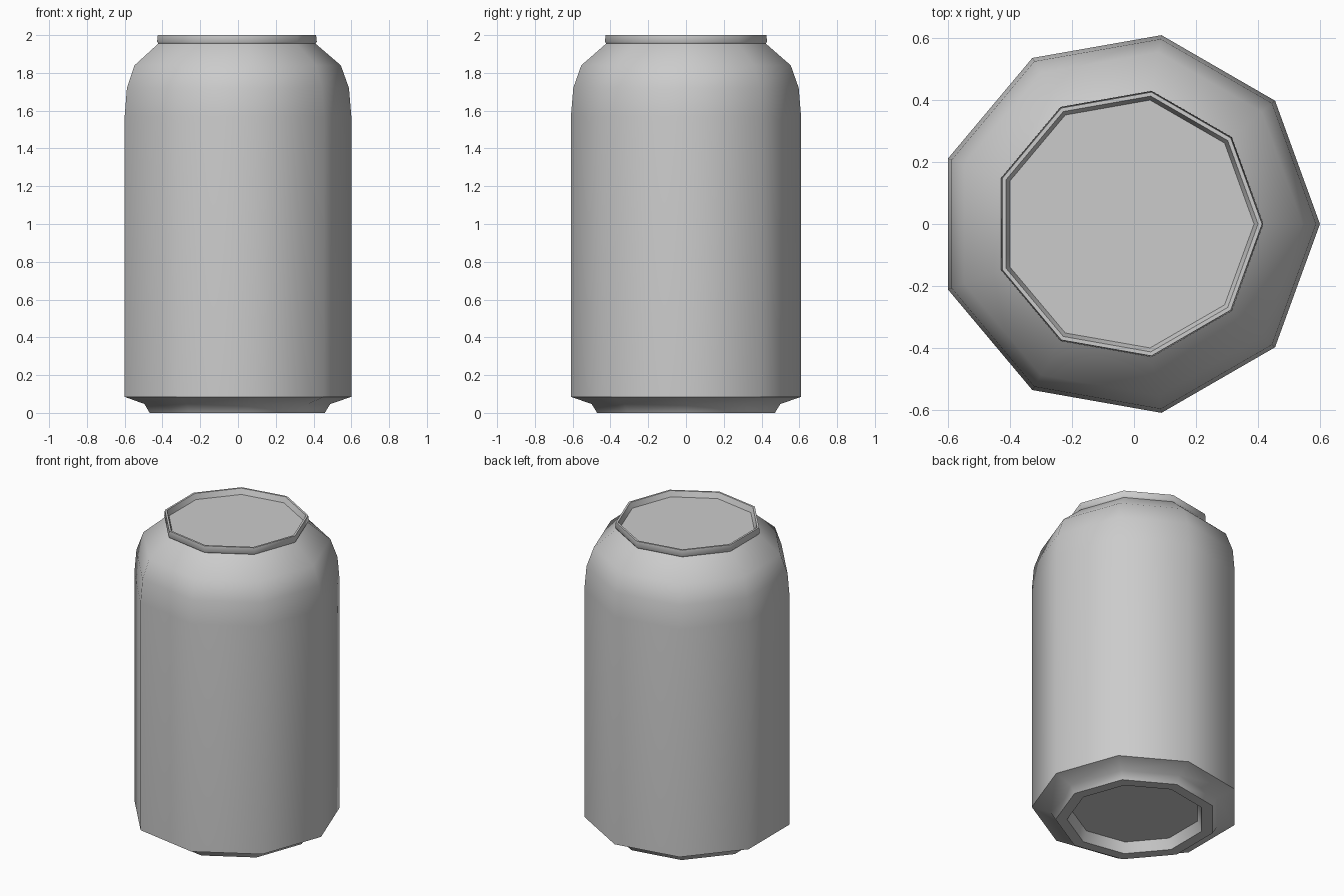
import bpy, math

if "Cube" in bpy.data.objects:
    bpy.data.objects.remove(bpy.data.objects["Cube"])

SIDES = 9
CX = -0.0187  # shifts the nine-sided outline so its bounds are centred


def lathe(name, profile, cap_start=False, cap_end=False):
    """Revolve (radius, z) points, listed bottom to top along the outer surface."""
    verts = []
    for r, z in profile:
        for j in range(SIDES):
            a = 2 * math.pi * j / SIDES
            verts.append((CX + r * math.cos(a), r * math.sin(a), z))
    faces = []
    for i in range(len(profile) - 1):
        for j in range(SIDES):
            k = (j + 1) % SIDES
            a, b = i * SIDES, (i + 1) * SIDES
            faces.append((a + j, a + k, b + k, b + j))
    if cap_start:
        faces.append(tuple(reversed(range(SIDES))))
    if cap_end:
        last = (len(profile) - 1) * SIDES
        faces.append(tuple(range(last, last + SIDES)))
    mesh = bpy.data.meshes.new(name)
    mesh.from_pydata(verts, [], faces)
    mesh.update()
    obj = bpy.data.objects.new(name, mesh)
    bpy.context.collection.objects.link(obj)
    bpy.ops.object.select_all(action='DESELECT')
    obj.select_set(True)
    bpy.context.view_layer.objects.active = obj
    bpy.ops.object.shade_smooth_by_angle(angle=math.radians(50))
    return obj


# Recessed base with its foot ring
lathe("can_base", [(0.385, 0.065), (0.41, 0.0), (0.478, 0.0), (0.507, 0.047),
                   (0.6187, 0.085)], cap_start=True)

# Body wall and tapered shoulder
lathe("can_body", [(0.6187, 0.085), (0.6187, 1.57), (0.606, 1.72),
                   (0.563, 1.84), (0.429, 1.955)])

# Rim and sunken lid
lathe("can_lid", [(0.429, 1.955), (0.436, 1.965), (0.432, 2.0), (0.419, 2.0),
                  (0.406, 1.965)], cap_end=True)
